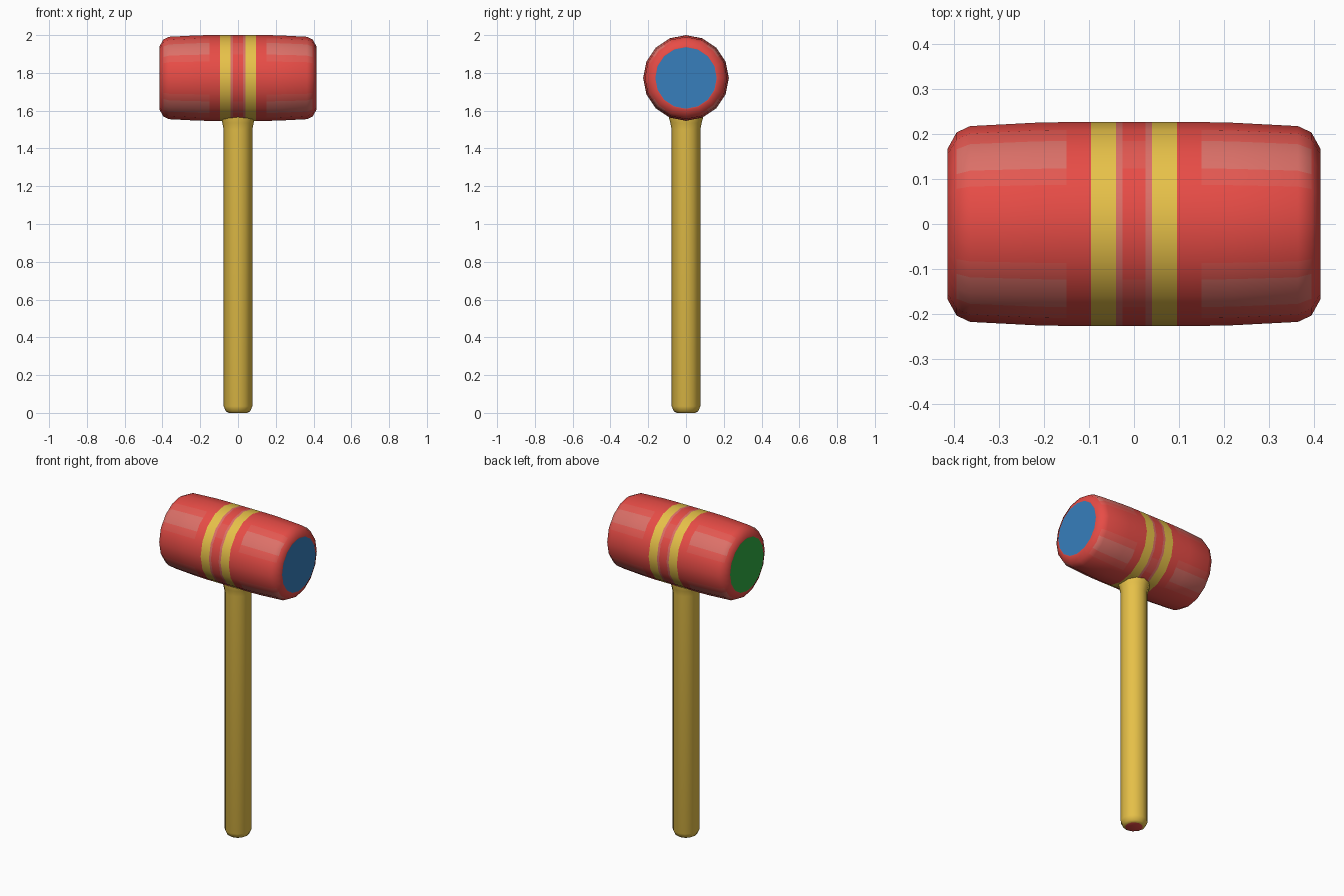
import bpy, bmesh, math
from mathutils import Matrix

if "Cube" in bpy.data.objects:
    bpy.data.objects.remove(bpy.data.objects["Cube"])


def material(name, rgb):
    lin = [((c / 255 + 0.055) / 1.055) ** 2.4 for c in rgb]
    m = bpy.data.materials.new(name)
    m.diffuse_color = (*lin, 1)
    m.use_nodes = True
    m.node_tree.nodes["Principled BSDF"].inputs["Base Color"].default_value = m.diffuse_color
    return m


RED = material("red", (234, 77, 71))
WORN = material("worn red", (227, 88, 81))
PALE = material("pale red", (220, 112, 104))
YELLOW = material("yellow", (232, 194, 73))
BLUE = material("blue", (55, 126, 188))
GREEN = material("green", (48, 172, 68))


def lathe(name, profile, sides, matrix, mats, rule):
    """Spin (height, radius) points about z, cap both ends, colour faces by rule.
    Every side is split in two flat halves."""
    bm = bmesh.new()
    rings = []
    count = sides * 2
    for h, r in profile:
        ring = []
        for i in range(count):
            a = math.tau * i / count
            q = r * (math.cos(math.pi / sides) if i % 2 else 1)
            ring.append(bm.verts.new((q * math.cos(a), q * math.sin(a), h)))
        rings.append(ring)
    for a, b in zip(rings, rings[1:]):
        for i in range(count):
            j = (i + 1) % count
            bm.faces.new((a[i], a[j], b[j], b[i]))
    bm.faces.new(rings[0][::-1])
    bm.faces.new(rings[-1])
    bm.normal_update()
    for f in bm.faces:
        f.material_index = rule(f.calc_center_median(), f.normal)
    bm.transform(matrix)
    mesh = bpy.data.meshes.new(name)
    bm.to_mesh(mesh)
    bm.free()
    for m in mats:
        mesh.materials.append(m)
    ob = bpy.data.objects.new(name, mesh)
    bpy.context.collection.objects.link(ob)
    bpy.context.view_layer.objects.active = ob
    ob.select_set(True)
    bpy.ops.object.shade_smooth_by_angle(angle=math.radians(40))
    ob.select_set(False)
    return ob


def head_colour(c, n):
    h = abs(c.z)
    if math.hypot(c.x, c.y) < 0.01:          # striking faces
        return 4 if c.z > 0 else 5
    if 0.04 < h < 0.096:                     # painted bands
        return 3
    if 0.026 < h < 0.04:                     # worn edge beside each band
        return 2
    # worn patches along the four diagonals, palest in the middle
    diagonal = abs(math.sin(2 * math.atan2(c.y, c.x)))
    if h < 0.026:
        return 1 if diagonal > 0.9 else 0
    if 0.15 < h < 0.39:
        return 2 if diagonal > 0.9 else 1 if diagonal > 0.75 else 0
    return 0


# Barrel-shaped head lying along x
half = [(0.026, 0.227), (0.04, 0.227), (0.096, 0.227), (0.15, 0.227), (0.22, 0.2255),
        (0.365, 0.218), (0.395, 0.204), (0.415, 0.168), (0.415, 0.163)]
profile = [(-h, r) for h, r in reversed(half)] + half
to_x = Matrix.Translation((0, 0, 1.773)) @ Matrix.Rotation(math.pi / 2, 4, 'Y')
lathe("mallet_head", profile, 16, to_x, [RED, WORN, PALE, YELLOW, BLUE, GREEN], head_colour)

# Handle with rounded foot and a small flare under the head
lathe("handle",
      [(0, 0.05), (0.008, 0.064), (0.035, 0.076), (1.5, 0.076), (1.535, 0.083),
       (1.57, 0.092), (1.62, 0.092)],
      12, Matrix.Identity(4), [YELLOW, RED],
      lambda c, n: 1 if c.z < 0.001 else 0)
